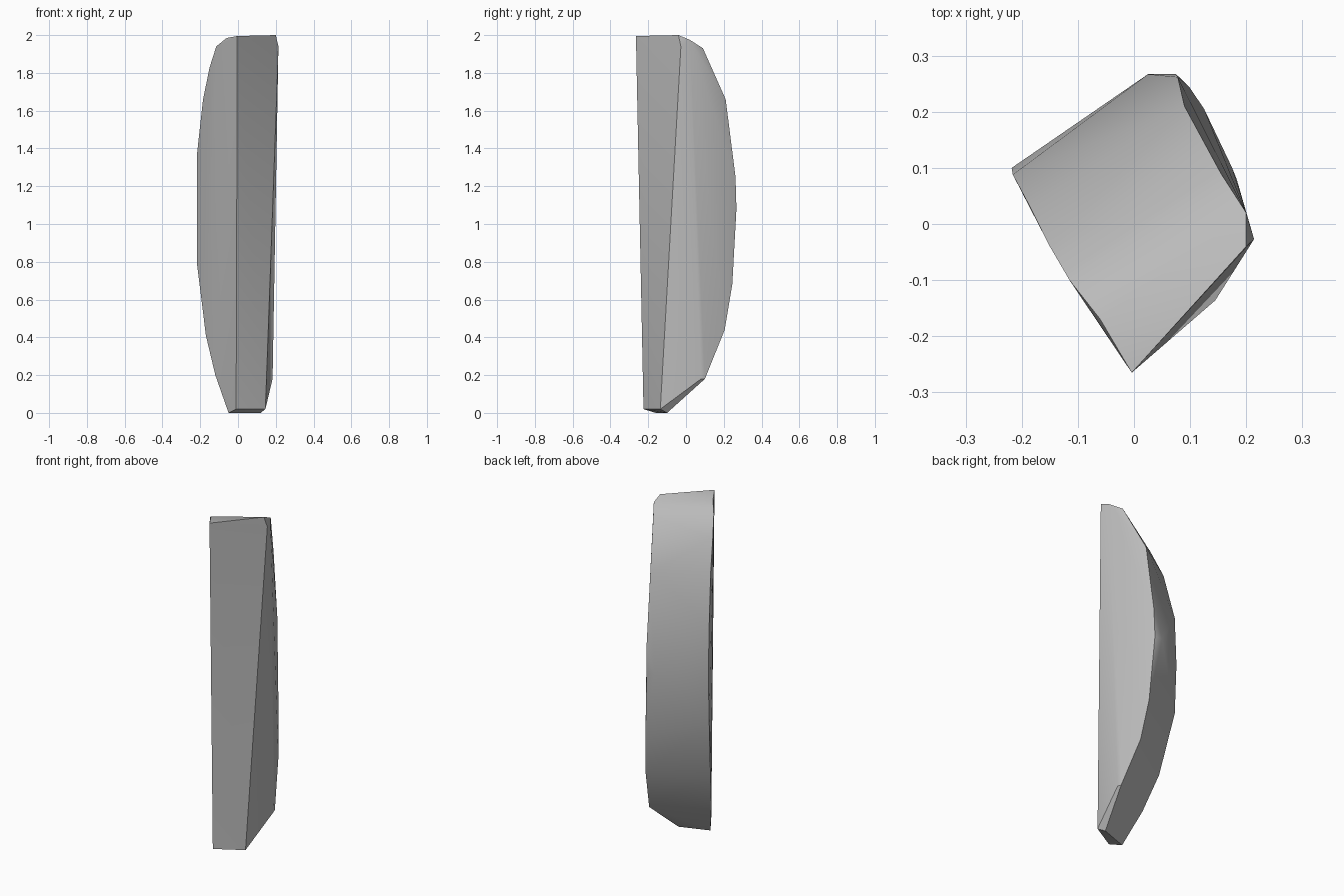
import bpy, bmesh, math

cube = bpy.data.objects.get("Cube")
if cube:
    bpy.data.objects.remove(cube)

# Plain grey stone
stone = bpy.data.materials.new("grey_stone")
stone.use_nodes = True
grey = (0.5, 0.5, 0.5, 1)
stone.diffuse_color = grey
stone.node_tree.nodes["Principled BSDF"].inputs["Base Color"].default_value = grey

# Bowed back: left rim and right rim, from bottom to top
left_rim = [(-.05, -.16, 0), (-.12, -.07, .2), (-.17, .01, .41), (-.216, .088, .78),
            (-.218, .1, 1.08), (-.216, .088, 1.38), (-.185, .03, 1.66), (-.15, -.04, 1.83),
            (-.115, -.1, 1.94), (-.06, -.17, 1.985)]
right_rim = [(.12, -.1, 0), (.183, .08, .18), (.175, .1, .18), (.125, .205, .44),
             (.098, .245, .68), (.075, .267, 1.08), (.025, .267, 1.08), (.078, .262, 1.25),
             (.09, .21, 1.66), (.155, .09, 1.93), (.2, .02, 1.975)]
# Straight front: corners of the flat face
front_corners = [(-.01, -.225, .02), (.145, -.136, .02),
                 (-.004, -.265, 1.995), (.2, -.04, 2), (.214, -.027, 1.94)]

# Skin the rims and corners into one closed shard
bm = bmesh.new()
for point in left_rim + right_rim + front_corners:
    bm.verts.new(point)
hull = bmesh.ops.convex_hull(bm, input=bm.verts)
loose = {g for g in hull["geom_interior"] + hull["geom_unused"]
         if isinstance(g, bmesh.types.BMVert)}
bmesh.ops.delete(bm, geom=list(loose), context='VERTS')
bmesh.ops.recalc_face_normals(bm, faces=bm.faces)

mesh = bpy.data.meshes.new("stone_shard")
bm.to_mesh(mesh)
bm.free()
mesh.materials.append(stone)
shard = bpy.data.objects.new("stone_shard", mesh)
bpy.context.collection.objects.link(shard)

# Soft bowed back with crisp rims
bpy.context.view_layer.objects.active = shard
shard.select_set(True)
bpy.ops.object.shade_smooth_by_angle(angle=math.radians(30))
